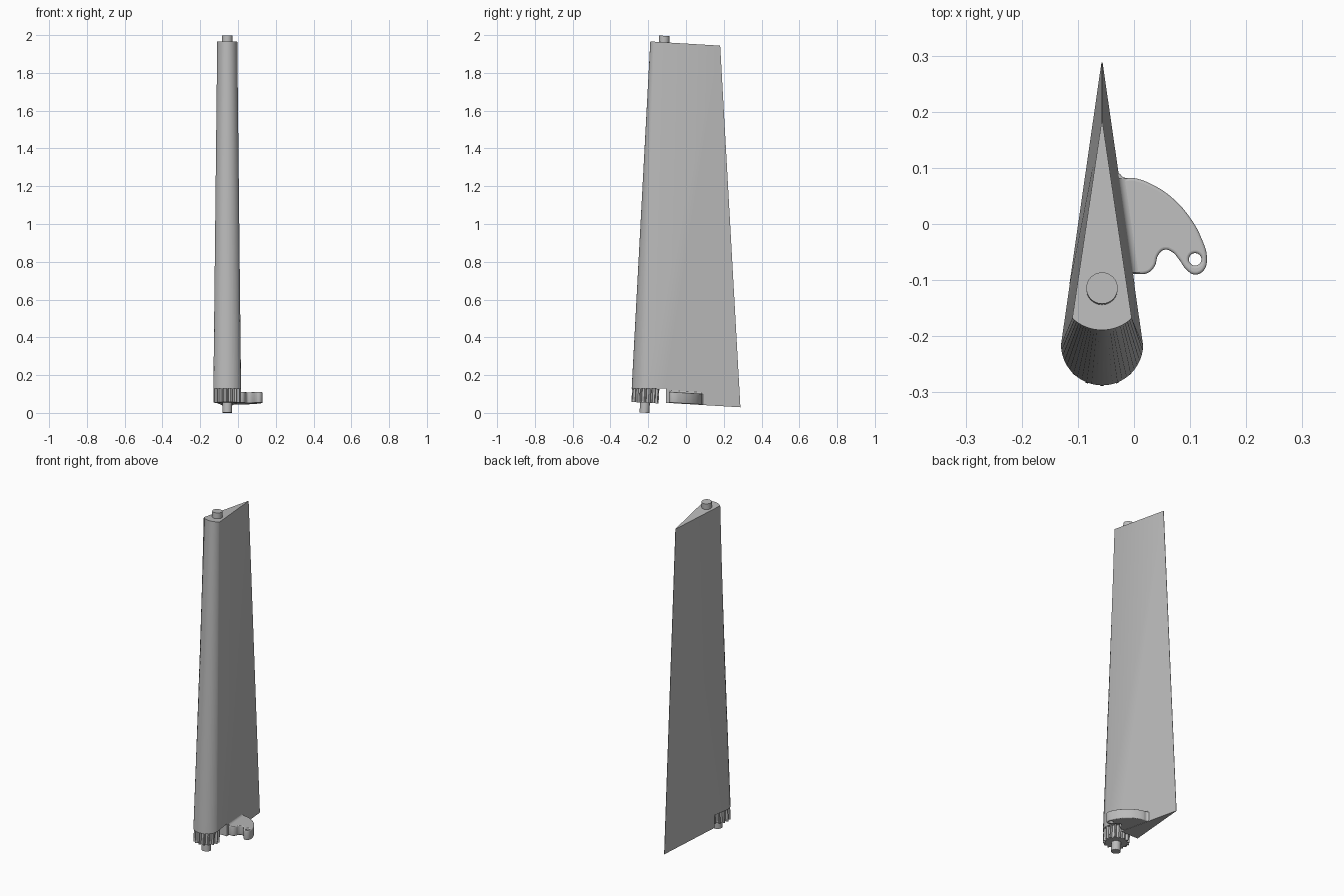
import bpy, bmesh, math
from mathutils import Vector

if "Cube" in bpy.data.objects:
    bpy.data.objects.remove(bpy.data.objects["Cube"], do_unlink=True)

CX = -0.057      # middle plane of the blade
SLOPE = -0.06    # both ends of the blade drop toward the trailing edge
AXIS = Vector((0, 0.106, 2.0)).normalized()   # raked pivot axis

grey = bpy.data.materials.new("plain grey")
grey.use_nodes = True
grey.diffuse_color = (0.5, 0.5, 0.5, 1)
bsdf = next(n for n in grey.node_tree.nodes if n.type == "BSDF_PRINCIPLED")
bsdf.inputs["Base Color"].default_value = (0.5, 0.5, 0.5, 1)


def activate(ob):
    bpy.ops.object.select_all(action="DESELECT")
    ob.select_set(True)
    bpy.context.view_layer.objects.active = ob


def loft(name, rings, smooth=True):
    """Closed solid through rings of equal point count."""
    bm = bmesh.new()
    rows = [[bm.verts.new(p) for p in ring] for ring in rings]
    n = len(rows[0])
    for a, b in zip(rows, rows[1:]):
        for i in range(n):
            j = (i + 1) % n
            bm.faces.new((a[i], a[j], b[j], b[i]))
    bm.faces.new(rows[0][::-1])
    bm.faces.new(rows[-1])
    bmesh.ops.recalc_face_normals(bm, faces=bm.faces)
    mesh = bpy.data.meshes.new(name)
    bm.to_mesh(mesh)
    bm.free()
    mesh.materials.append(grey)
    ob = bpy.data.objects.new(name, mesh)
    bpy.context.collection.objects.link(ob)
    if smooth:
        activate(ob)
        bpy.ops.object.shade_smooth_by_angle(angle=math.radians(30))
    return ob


def blade_section(half, y_side, y_nose, y_tail, z0, steps=24):
    """Wedge with a circular nose arc and a sharp tail."""
    sag = y_side - y_nose
    radius = (half * half + sag * sag) / (2 * sag)
    span = 2 * math.atan2(sag, half)
    pts = []
    for i in range(steps + 1):
        a = span * (2 * i / steps - 1)
        pts.append((CX + radius * math.sin(a), y_nose + radius * (1 - math.cos(a))))
    pts += [(CX + 0.001, y_tail), (CX - 0.001, y_tail)]
    return [(x, y, z0 + SLOPE * y) for x, y in pts]


# Tapered blade, cut away at the foot of the nose to clear the gear
blade = loft("blade", [
    blade_section(0.074, -0.218, -0.291, 0.288, 0.047),
    blade_section(0.053, -0.168, -0.189, 0.181, 1.955)], smooth=False)
cutter = loft("gear_clearance_cutter", [
    [(x, y, z) for x, y in ((-0.3, -0.4), (0.2, -0.4), (0.2, -0.107), (-0.3, -0.107))]
    for z in (-0.1, 0.128)], smooth=False)
cutter.hide_render = True
activate(blade)
mod = blade.modifiers.new("clearance", "BOOLEAN")
mod.object = cutter
mod.solver = "EXACT"
bpy.ops.object.modifier_apply(modifier=mod.name)
bpy.data.objects.remove(cutter, do_unlink=True)
bpy.ops.object.shade_smooth_by_angle(angle=math.radians(30))


def on_axis(z, profile):
    """Ring of (radius, angle) points around the raked axis."""
    mid = Vector((CX, -0.22, 0)) + AXIS * z
    tilt = Vector((0, 0, 1)).rotation_difference(AXIS)
    return [mid + tilt @ Vector((r * math.cos(a), r * math.sin(a), 0)) for r, a in profile]


# Pivot pins at both ends
circle = [(1, math.tau * i / 32) for i in range(32)]
for name, r, low, high in (("bottom_pin", 0.026, 0.001, 0.14), ("top_pin", 0.028, 1.93, 1.999)):
    loft(name, [on_axis(z, [(r, a) for _, a in circle]) for z in (low, high)])

# Toothed collar under the nose
teeth = 16
tooth = ((0.060, -0.42), (0.060, -0.24), (0.068, -0.18), (0.072, -0.08),
         (0.072, 0.08), (0.068, 0.18), (0.060, 0.24))
gear_outline = [(r, math.tau * (t + f) / teeth) for t in range(teeth) for r, f in tooth]
loft("gear", [on_axis(z, gear_outline) for z in (0.054, 0.131)])

# Curved control horn plate with a rod hole
edge = [(-0.028, 0.091), (-0.018, 0.083), (0.0, 0.082), (0.035, 0.069), (0.07, 0.045),
        (0.1, 0.011), (0.12, -0.025), (0.13, -0.062), (0.124, -0.083), (0.108, -0.09),
        (0.093, -0.081), (0.08, -0.063), (0.068, -0.05), (0.054, -0.046), (0.043, -0.056),
        (0.037, -0.075), (0.025, -0.087), (0.0, -0.089)]
root = [(-0.045, -0.089), (-0.045, 0.091)]
hole = [(0.109 + 0.011 * math.cos(a), -0.063 + 0.011 * math.sin(a)) for _, a in circle[::4]]

curve = bpy.data.curves.new("control_horn", "CURVE")
curve.dimensions = "2D"
curve.fill_mode = "BOTH"
curve.resolution_u = 6
curve.bevel_depth = 0.005
curve.bevel_resolution = 3
curve.offset = -0.005
curve.extrude = 0.024
for loop in (edge + root, hole):
    spline = curve.splines.new("BEZIER")
    spline.bezier_points.add(len(loop) - 1)
    spline.use_cyclic_u = True
    for point, (x, y) in zip(spline.bezier_points, loop):
        point.co = (x, y, 0)
        kind = "VECTOR" if (x, y) in root else "AUTO"
        point.handle_left_type = point.handle_right_type = kind
curve.materials.append(grey)
horn = bpy.data.objects.new("control_horn", curve)
bpy.context.collection.objects.link(horn)
activate(horn)
bpy.ops.object.convert(target="MESH")
horn = bpy.context.object
for v in horn.data.vertices:
    v.co.z += 0.0775 + SLOPE * v.co.y
bpy.ops.object.shade_smooth_by_angle(angle=math.radians(30))


# Concave fillet blending the horn into the blade side
def fillet_section(y, r=0.016):
    wall = CX + 0.074 * (0.288 - y) / 0.506 - 0.002
    top = 0.106 + SLOPE * y
    arc = [(wall + r * (1 - math.cos(a)), top + r * (1 - math.sin(a)))
           for a in (math.radians(15 * i) for i in range(7))]
    return [(x, y, z) for x, z in [(wall - 0.01, top - 0.01), (wall - 0.01, top + r)] + arc
            + [(wall + r, top - 0.01)]]


loft("horn_fillet", [fillet_section(-0.086), fillet_section(0.081)])
